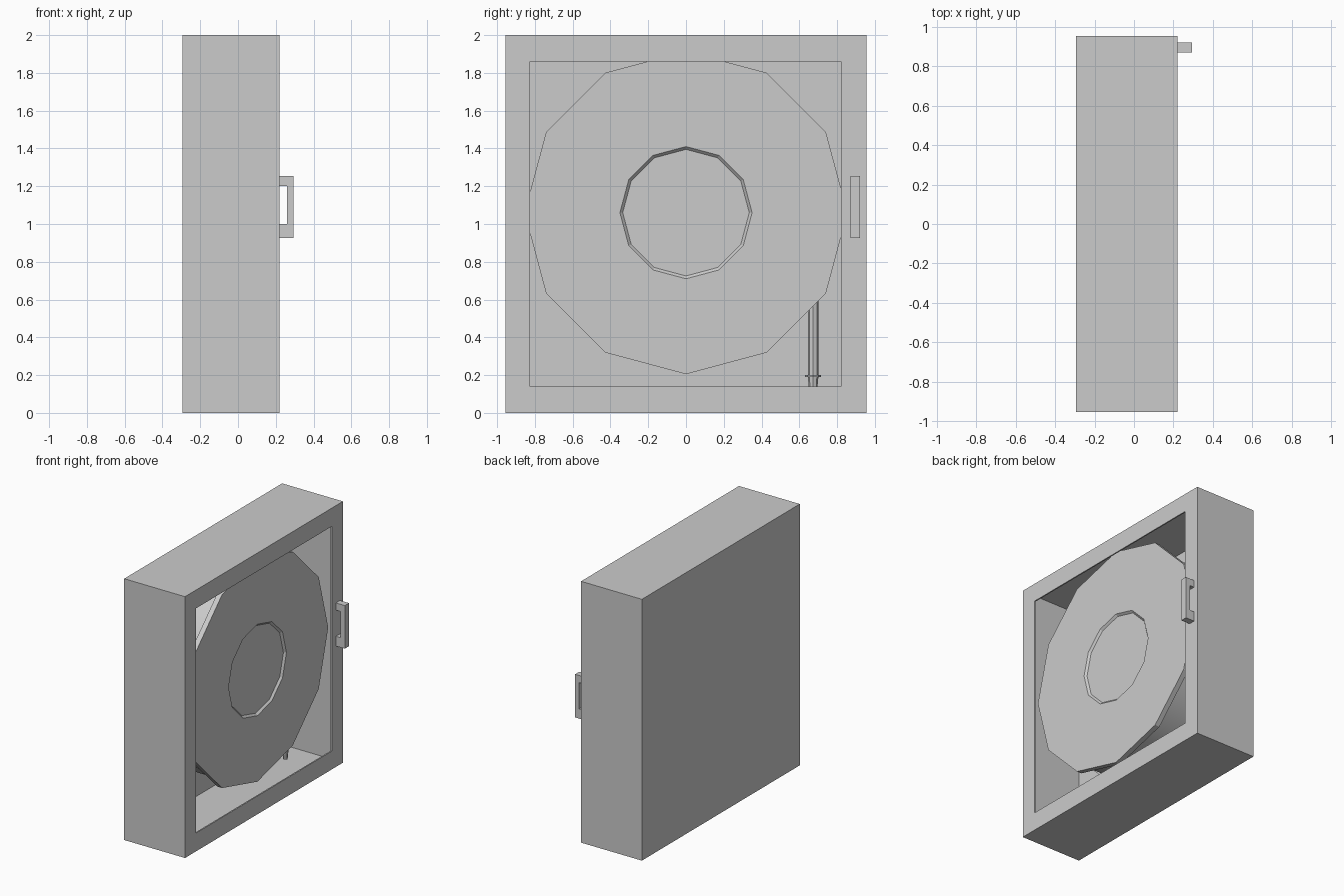
import bpy, bmesh, math
from mathutils import Matrix, Vector

if "Cube" in bpy.data.objects:
    bpy.data.objects.remove(bpy.data.objects["Cube"])

CZ = 1.06  # reel axis height


def finish(name, bm):
    bmesh.ops.recalc_face_normals(bm, faces=bm.faces[:])
    me = bpy.data.meshes.new(name)
    bm.to_mesh(me)
    bm.free()
    ob = bpy.data.objects.new(name, me)
    bpy.context.collection.objects.link(ob)
    return ob


def extrude_loops(name, outer, inner, depth):
    """Prism between two matching loops (a frame), or a solid if inner is None."""
    bm = bmesh.new()
    vo = [bm.verts.new(p) for p in outer]
    if inner:
        vi = [bm.verts.new(p) for p in inner]
        n = len(vo)
        faces = [bm.faces.new((vo[i], vo[(i + 1) % n], vi[(i + 1) % n], vi[i])) for i in range(n)]
    else:
        faces = [bm.faces.new(vo)]
    ext = bmesh.ops.extrude_face_region(bm, geom=faces)
    moved = [g for g in ext["geom"] if isinstance(g, bmesh.types.BMVert)]
    bmesh.ops.translate(bm, verts=moved, vec=Vector(depth))
    return finish(name, bm)


def lathe(name, profile, sides, matrix, smooth=False):
    """Revolve (radius, height) pairs about local z; ends are capped."""
    bm = bmesh.new()
    rings = []
    for r, h in profile:
        rings.append([bm.verts.new((r * math.cos(2 * math.pi * i / sides),
                                    r * math.sin(2 * math.pi * i / sides), h)) for i in range(sides)])
    for a, b in zip(rings, rings[1:]):
        for i in range(sides):
            j = (i + 1) % sides
            bm.faces.new((a[i], a[j], b[j], b[i]))
    bm.faces.new(rings[0])
    bm.faces.new(rings[-1])
    bm.transform(matrix)
    ob = finish(name, bm)
    if smooth:
        bpy.context.view_layer.objects.active = ob
        ob.select_set(True)
        bpy.ops.object.shade_smooth_by_angle(angle=math.radians(40))
        ob.select_set(False)
    return ob


def rect(x, y0, y1, z0, z1):
    return [(x, y0, z0), (x, y1, z0), (x, y1, z1), (x, y0, z1)]


# Thin-walled cabinet, open on the +x side
bm = bmesh.new()
bmesh.ops.create_cube(bm, size=1, matrix=Matrix.Translation((-0.0425, 0, 1)) @ Matrix.Diagonal((0.505, 1.91, 2, 1)))
bmesh.ops.delete(bm, geom=[f for f in bm.faces if f.calc_center_median().x > 0.2], context='FACES_ONLY')
normals_out = max(bm.faces, key=lambda f: f.calc_center_median().z)
cabinet = finish("cabinet", bm)
wall = cabinet.modifiers.new("wall", 'SOLIDIFY')
wall.thickness = 0.006
wall.offset = -1

# Door frame around the opening
extrude_loops("door_frame", rect(0.21, -0.955, 0.955, 0, 2),
              rect(0.21, -0.825, 0.82, 0.14, 1.86), (0.01, 0, 0))

# Door handle: a square U seen from the front
u = [(0.22, 0.925), (0.295, 0.925), (0.295, 1.255), (0.22, 1.255),
     (0.22, 1.2), (0.26, 1.2), (0.26, 1.0), (0.22, 1.0)]
extrude_loops("door_handle", [(x, 0.87, z) for x, z in u], None, (0, 0.05, 0))

# Reel: two twelve-sided discs, the front one with a grooved hub
axis = Matrix.Translation((0, 0, CZ)) @ Matrix.Rotation(math.pi / 2, 4, 'Y')
lathe("reel_front_disc", [(0.855, 0.125), (0.855, 0.165), (0.35, 0.165),
                          (0.335, 0.15), (0.335, 0.15)][:4], 12, axis)
lathe("reel_back_disc", [(0.855, -0.25), (0.855, -0.21)], 12, axis)

# Wound hose between the discs
lathe("hose_coil", [(0.80, -0.21), (0.80, 0.125)], 24, axis, True)

# Hanging hose end with collar and nozzle
hang = Matrix.Translation((-0.07, 0.673, 0))
lathe("hose_end", [(0.028, 0.2), (0.028, 0.75)], 8, hang, True)
lathe("nozzle", [(0.016, 0.06), (0.028, 0.19), (0.042, 0.19), (0.042, 0.2), (0.028, 0.2)], 8, hang, True)
